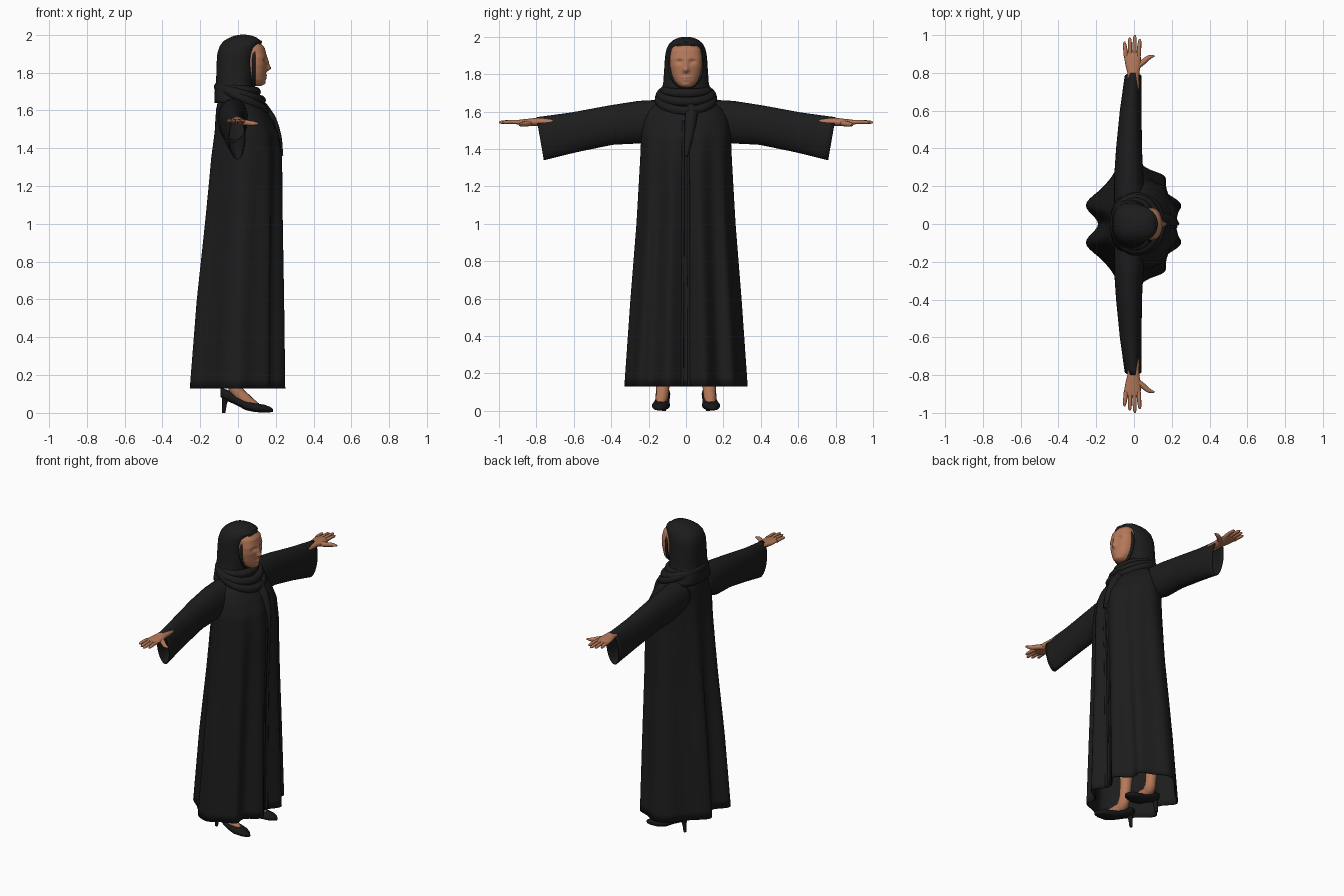
import bpy, bmesh, math
from mathutils import Vector

cube = bpy.data.objects.get("Cube")
if cube:
    bpy.data.objects.remove(cube, do_unlink=True)


def material(name, rgb):
    m = bpy.data.materials.new(name)
    m.use_nodes = True
    m.diffuse_color = (*rgb, 1)
    m.node_tree.nodes["Principled BSDF"].inputs["Base Color"].default_value = (*rgb, 1)
    return m


CLOTH = material("black cloth", (0.012, 0.012, 0.012))
SKIN = material("warm skin", (0.46, 0.19, 0.10))
LEATHER = material("black leather", (0.009, 0.009, 0.010))


def interp(table, t):
    """Smooth row of a table keyed by its first column."""
    for a, b in zip(table, table[1:]):
        if t <= b[0]:
            k = max(0, (t - a[0]) / (b[0] - a[0]))
            return [p + (q - p) * k for p, q in zip(a[1:], b[1:])]
    return table[-1][1:]


def samples(lo, hi, n):
    return [lo + (hi - lo) * i / (n - 1) for i in range(n)]


def oval(n, power=2):
    """Unit superellipse points."""
    pts = []
    for i in range(n):
        c, s = math.cos(math.tau * i / n), math.sin(math.tau * i / n)
        pts.append((math.copysign(abs(c) ** (2 / power), c),
                    math.copysign(abs(s) ** (2 / power), s)))
    return pts


def loft(name, rings, mat, cap_start=True, cap_end=True, thickness=0):
    bm = bmesh.new()
    rows = [[bm.verts.new(p) for p in ring] for ring in rings]
    n = len(rows[0])
    for a, b in zip(rows, rows[1:]):
        for i in range(n):
            bm.faces.new((a[i], a[(i + 1) % n], b[(i + 1) % n], b[i]))
    for row, wanted in ((rows[0], cap_start), (rows[-1], cap_end)):
        if wanted:
            mid = bm.verts.new(sum((v.co for v in row), Vector()) / n)
            for i in range(n):
                bm.faces.new((row[i], row[(i + 1) % n], mid))
    bmesh.ops.recalc_face_normals(bm, faces=bm.faces)
    mesh = bpy.data.meshes.new(name)
    bm.to_mesh(mesh)
    bm.free()
    mesh.materials.append(mat)
    mesh.shade_smooth()
    obj = bpy.data.objects.new(name, mesh)
    bpy.context.collection.objects.link(obj)
    if thickness:
        mod = obj.modifiers.new("cloth thickness", "SOLIDIFY")
        mod.thickness = thickness
        mod.offset = -1
    return obj


def tube(name, points, radii, mat, closed=False):
    """Smooth tapered tube through the points."""
    curve = bpy.data.curves.new(name, "CURVE")
    curve.dimensions = "3D"
    curve.bevel_depth = 1
    curve.bevel_resolution = 3
    curve.resolution_u = 6
    curve.use_fill_caps = True
    spline = curve.splines.new("BEZIER")
    spline.bezier_points.add(len(points) - 1)
    spline.use_cyclic_u = closed
    for bp, p, r in zip(spline.bezier_points, points, radii):
        bp.co, bp.radius = p, r
        bp.handle_left_type = bp.handle_right_type = "AUTO"
    curve.materials.append(mat)
    obj = bpy.data.objects.new(name, curve)
    bpy.context.collection.objects.link(obj)
    return obj


# Robe: a pleated hem outline that relaxes into an oval at the shoulders
HEM = [(.195, 0), (.25, .10), (.165, .175), (.165, .25), (.08, .29), (0, .33),
       (-.08, .30), (-.13, .235), (-.17, .19), (-.255, .10), (-.19, 0)]
HEM = [Vector((x / .25, y / .33)) for x, y in HEM]
HEM += [Vector((p.x, -p.y)) for p in HEM[-2:0:-1]]
# height, back, front, half width, pleat strength
ROBE = [(.13, -.25, .25, .33, 1), (.6, -.215, .245, .297, .9),
        (1.0, -.175, .24, .265, .7), (1.35, -.145, .238, .245, .4),
        (1.47, -.13, .22, .24, .2), (1.55, -.12, .18, .225, 0),
        (1.61, -.115, .14, .20, 0), (1.655, -.105, .10, .15, 0),
        (1.69, -.09, .07, .08, 0)]


def pleat(t):
    """Catmull-Rom point on the hem, t from 0 to 1."""
    n = len(HEM)
    i, k = int(t * n), t * n % 1
    a, b, c, d = (HEM[(i + j) % n] for j in (-1, 0, 1, 2))
    return .5 * (2 * b + (c - a) * k + (2 * a - 5 * b + 4 * c - d) * k * k
                 + (3 * b - a - 3 * c + d) * k ** 3)


def robe_point(z, t):
    back, front, half, f = interp(ROBE, z)
    smooth = Vector((math.cos(math.tau * t), math.sin(math.tau * t)))
    p = smooth.lerp(pleat(t), f)
    return ((back + front) / 2 + p.x * (front - back) / 2, p.y * half, z)


heights = samples(.13, 1.4, 26) + samples(1.42, 1.69, 18)
loft("robe", [[robe_point(z, i / 120) for i in range(120)] for z in heights],
     CLOTH, cap_start=False, thickness=.008)
for side, t in (("left", .008), ("right", .99)):
    line = [robe_point(z, t) for z in samples(.135, 1.55, 12)]
    tube(side + "_front_edging", line, [.008] * 12, CLOTH)

# Head: a face with soft features inside a draped hood
FACE = [(1.728, .07, .12, .02), (1.738, .05, .138, .04), (1.76, .03, .145, .06),
        (1.79, .02, .147, .074), (1.84, .02, .152, .085), (1.88, .02, .153, .087),
        (1.93, .02, .142, .08), (1.968, .03, .11, .055)]
# side offset, height, spread sideways, spread upward, depth
FEATURES = [(0, 1.822, .014, .014, .022), (0, 1.85, .010, .025, .012),
            (.034, 1.868, .018, .011, -.012), (-.034, 1.868, .018, .011, -.012),
            (0, 1.784, .024, .006, .008), (0, 1.77, .02, .006, .006),
            (0, 1.745, .02, .012, .005)]


def section(table, z, power, n):
    back, front, half = interp(table, z)
    return [((back + front) / 2 + c * (front - back) / 2, s * half, z)
            for c, s in oval(n, power)]


face = loft("face", [section(FACE, z, 2.2, 64) for z in samples(1.728, 1.968, 44)], SKIN)
for v in face.data.vertices:
    if v.co.x > .09:
        v.co.x += sum(d * math.exp(-((v.co.y - y) / sy) ** 2 - ((v.co.z - z) / sz) ** 2)
                      for y, z, sy, sz, d in FEATURES)

HOOD = [(1.64, -.125, .06, .15), (1.70, -.124, .078, .135), (1.75, -.116, .08, .122),
        (1.85, -.113, .083, .115), (1.90, -.11, .09, .112), (1.94, -.097, .108, .102),
        (1.965, -.078, .122, .088), (1.985, -.045, .10, .064), (1.996, -.015, .07, .036),
        (2.0, .01, .045, .012)]
loft("hood", [section(HOOD, z, 2.5, 64) for z in
              samples(1.64, 1.93, 16) + samples(1.94, 2.0, 14)], CLOTH)
rim = [(.083 + .035 * max(0, s) ** 3, .088 * c, 1.845 + .117 * s) for c, s in oval(20)]
tube("hood_rim", rim, [.009] * 20, CLOTH, closed=True)

# Scarf: overlapping folds round the neck and a tail down the chest
FOLDS = [(0, .095, .115, 1.71, .012), (.01, .112, .135, 1.688, .035),
         (.02, .122, .142, 1.665, .06)]
for k, (cx, rx, ry, z, drop) in enumerate(FOLDS):
    ring = [(cx + rx * c, ry * s, z - drop * c) for c, s in oval(16)]
    tube(f"scarf_fold_{k + 1}", ring, [.026] * 16, CLOTH, closed=True)
tube("scarf_tail", [(.12, .03, 1.62), (.17, .025, 1.55), (.205, .015, 1.46), (.232, 0, 1.36)],
     [.035, .033, .026, .008], CLOTH)

# Arms, hands and feet on both sides
# reach, back, front, bottom, top
SLEEVE = [(.10, -.105, .06, 1.47, 1.665), (.25, -.105, .05, 1.43, 1.657),
          (.40, -.095, .042, 1.423, 1.633), (.60, -.075, .04, 1.383, 1.595),
          (.78, -.05, .04, 1.34, 1.57)]
PALM = [(.70, -.035, .025, 1.525, 1.565), (.80, -.035, .028, 1.522, 1.567),
        (.84, -.045, .036, 1.522, 1.562), (.88, -.052, .036, 1.528, 1.558),
        (.91, -.052, .034, 1.532, 1.553), (.918, -.046, .03, 1.538, 1.55)]
# shoe position, underside, top, half width
SHOE = [(-.092, .085, .128, .014), (-.08, .075, .13, .028), (-.05, .06, .12, .036),
        (-.01, .042, .09, .037), (.04, .015, .064, .042), (.09, .004, .052, .048),
        (.14, .002, .043, .04), (.17, .003, .032, .025), (.186, .006, .02, .008)]
FINGERS = [(-.043, -.05, .965), (-.020, -.022, .988), (.002, .004, 1.0), (.025, .03, .98)]


def arm_ring(table, y, s, slant):
    back, front, low, top = interp(table, y)
    return [((back + front) / 2 + c * (front - back) / 2,
             s * (y + slant * k), (low + top) / 2 + k * (top - low) / 2)
            for c, k in oval(32)]


for side, s in (("left", 1), ("right", -1)):
    loft(side + "_sleeve", [arm_ring(SLEEVE, y, s, .02 * y / .78) for y in samples(.1, .78, 24)],
         CLOTH, cap_end=False, thickness=.006)
    loft(side + "_hand", [arm_ring(PALM, y, s, 0) for y in samples(.7, .918, 18)], SKIN)
    for k, (x0, x1, tip) in enumerate(FINGERS):
        path = [(x0, s * .89, 1.543), (x0 * .5 + x1 * .5, s * (tip + .89) / 2, 1.545),
                (x1, s * (tip - .012), 1.543), (x1, s * tip, 1.542)]
        tube(f"{side}_finger_{k + 1}", path, [.012, .011, .009, .004], SKIN)
    tube(side + "_thumb", [(.01, s * .83, 1.54), (.045, s * .855, 1.535),
                           (.08, s * .882, 1.531), (.108, s * .89, 1.53)],
         [.017, .015, .012, .005], SKIN)

    def out(x, dy=0):
        return s * (.125 + .10 * x + dy)

    tube(side + "_leg", [(-.04, out(-.04), .5), (-.03, out(-.03), .2), (-.012, out(0), .125),
                         (.04, out(.04), .07), (.10, out(.1), .032)],
         [.05, .034, .036, .034, .022], SKIN)
    loft(side + "_shoe", [[(x, out(x, c * half), (low + top) / 2 + k * (top - low) / 2)
                           for c, k in oval(24, 2.4)] for x, low, top, half in SHOE], LEATHER)
    tube(side + "_heel", [(-.065, out(-.07), .09), (-.072, out(-.07), .045), (-.076, out(-.07), 0)],
         [.022, .013, .010], LEATHER)
